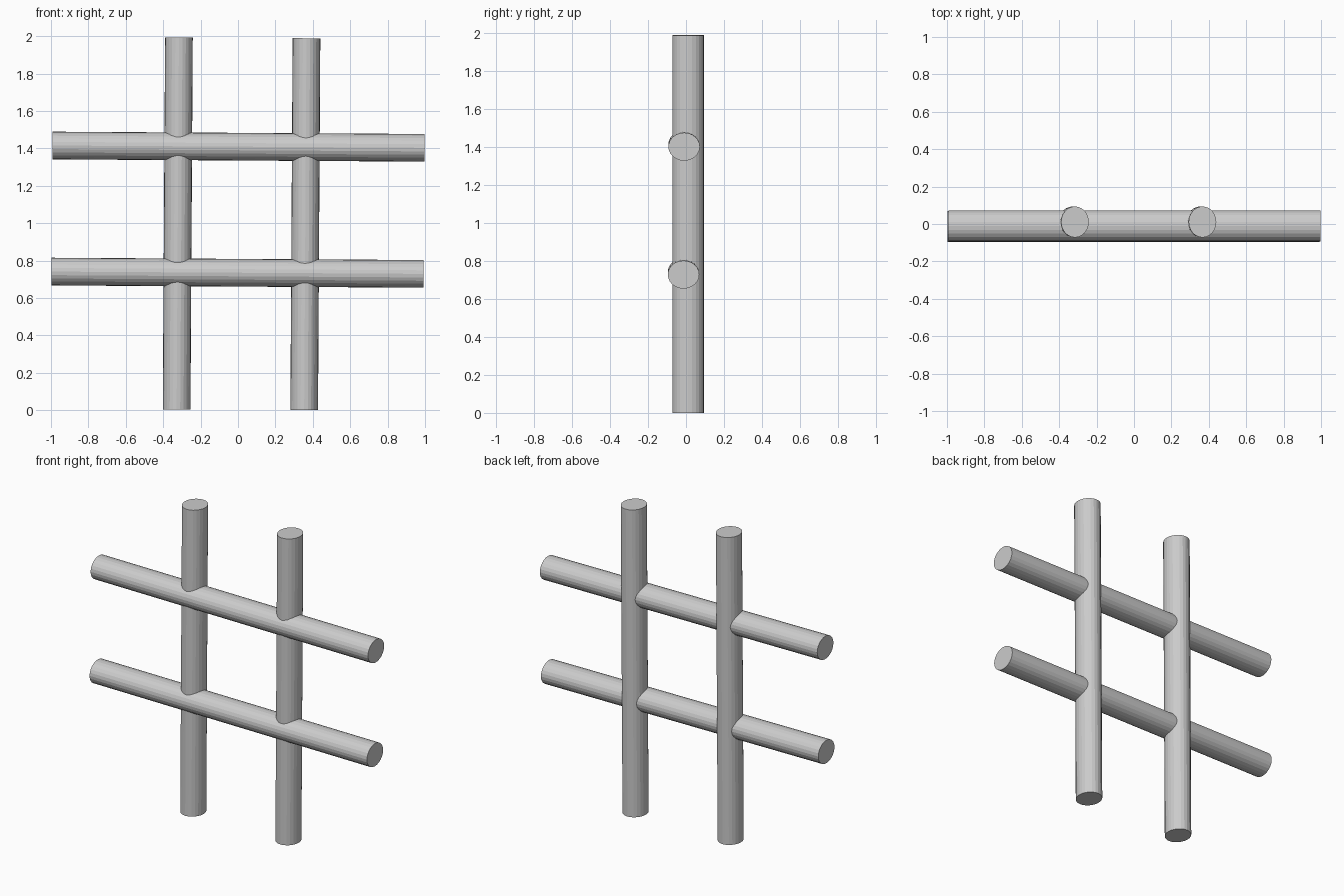
import bpy
from math import pi

if "Cube" in bpy.data.objects:
    bpy.data.objects.remove(bpy.data.objects["Cube"])

TILT = 0.0062          # the whole lattice leans very slightly clockwise
LENGTH = 1.988
RX, RY = 0.074, 0.083  # oval section: thin in the lattice plane, deeper along y


def bar(name, location, angle):
    """Oval bar whose axis is z before being turned about y."""
    bpy.ops.mesh.primitive_cylinder_add(vertices=24, radius=1, depth=LENGTH,
                                        location=location,
                                        rotation=(0, angle, 0))
    ob = bpy.context.object
    ob.name = name
    ob.scale = (RX, RY, 1)
    return ob


# Upright bars, set slightly to the back
bar("upright_left", (-0.322, 0.011, 0.998), TILT)
bar("upright_right", (0.360, 0.011, 0.9945), TILT)

# Cross bars, set slightly to the front
bar("crossbar_upper", (0.0025, -0.010, 1.409), pi / 2 + TILT)
bar("crossbar_lower", (-0.003, -0.013, 0.735), pi / 2 + TILT)
